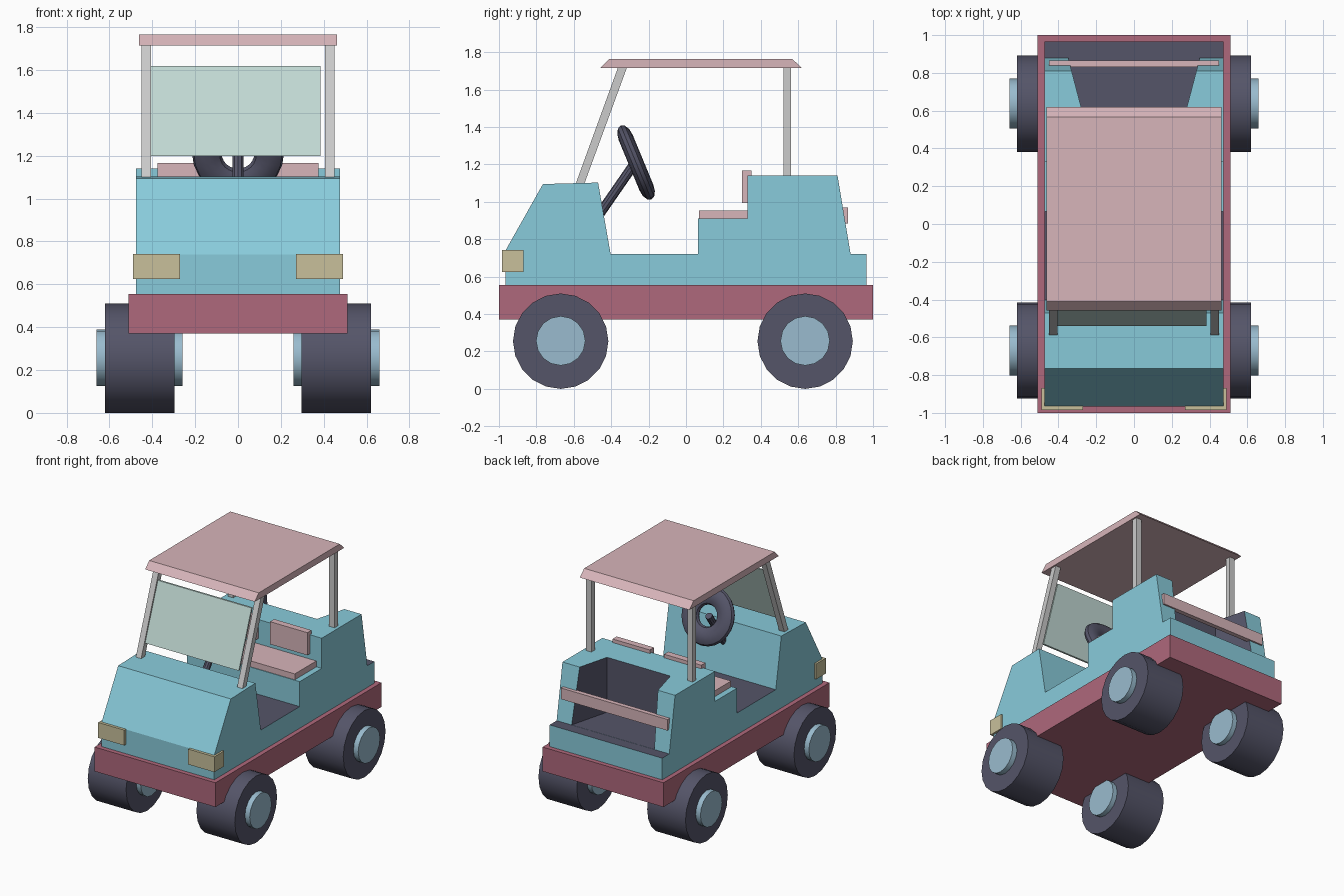
import bpy, bmesh, math
from mathutils import Vector, Matrix

if "Cube" in bpy.data.objects:
    bpy.data.objects.remove(bpy.data.objects["Cube"])


def mat(name, r, g, b):
    m = bpy.data.materials.new(name)
    m.diffuse_color = (r, g, b, 1)
    m.use_nodes = True
    m.node_tree.nodes["Principled BSDF"].inputs["Base Color"].default_value = m.diffuse_color
    return m


BLUE = mat("blue_paint", .25, .60, .71)
RED = mat("red_paint", .43, .14, .20)
DARK = mat("dark_rubber", .09, .09, .14)
PINK = mat("pink", .68, .46, .49)
HUB = mat("pale_blue", .32, .50, .62)
LAMP = mat("lamp_yellow", .58, .53, .33)
GLASS = mat("glass", .54, .70, .66)


def finish(name, bm, *mats):
    bmesh.ops.recalc_face_normals(bm, faces=bm.faces[:])
    me = bpy.data.meshes.new(name)
    bm.to_mesh(me)
    bm.free()
    ob = bpy.data.objects.new(name, me)
    bpy.context.collection.objects.link(ob)
    for m in mats:
        me.materials.append(m)
    return ob


def extrude(name, pts, vec, *mats):
    """Extrude a closed outline of 3D points along vec."""
    bm = bmesh.new()
    f = bm.faces.new([bm.verts.new(p) for p in pts])
    r = bmesh.ops.extrude_face_region(bm, geom=[f], use_keep_orig=True)
    vs = [g for g in r["geom"] if isinstance(g, bmesh.types.BMVert)]
    bmesh.ops.translate(bm, verts=vs, vec=vec)
    return finish(name, bm, *mats)


def side_profile(name, yz, x0, x1, *mats):
    return extrude(name, [(x0, y, z) for y, z in yz], (x1 - x0, 0, 0), *mats)


def box(name, x0, x1, y0, y1, z0, z1, *mats):
    return side_profile(name, [(y0, z0), (y1, z0), (y1, z1), (y0, z1)], x0, x1, *mats)


def smooth(ob):
    bpy.ops.object.select_all(action='DESELECT')
    ob.select_set(True)
    bpy.context.view_layer.objects.active = ob
    bpy.ops.object.shade_smooth_by_angle(angle=math.radians(35))


def rod(name, a, b, radius, sides, m):
    a, b = Vector(a), Vector(b)
    bm = bmesh.new()
    bmesh.ops.create_cone(bm, cap_ends=True, segments=sides, radius1=radius,
                          radius2=radius, depth=(b - a).length)
    rot = (b - a).to_track_quat('Z', 'Y').to_matrix().to_4x4()
    bm.transform(Matrix.Translation((a + b) / 2) @ rot)
    ob = finish(name, bm, m)
    smooth(ob)
    return ob


# Chassis
box("chassis", -.51, .51, -1, 1, .37, .555, RED)

# Body: side profile with the open cargo well cut out of the back
body = side_profile("body", [
    (-.965, .55), (-.965, .74), (-.765, 1.095), (-.47, 1.103), (-.403, .72),
    (.065, .72), (.065, .91), (.33, .91), (.33, 1.14), (.81, 1.14),
    (.88, .72), (.965, .72), (.965, .55)], -.475, .475, BLUE, DARK)
well = extrude("cargo_well_cutter", [(-.267, .57, .721), (.267, .57, .721),
                                     (.367, .95, .721), (-.367, .95, .721)],
               (0, 0, .6), BLUE, DARK)
well.hide_render = True
for p in well.data.polygons:
    p.material_index = 1
mod = body.modifiers.new("cargo_well", 'BOOLEAN')
mod.operation = 'DIFFERENCE'
mod.solver = 'EXACT'
mod.object = well
bpy.context.view_layer.objects.active = body
bpy.ops.object.modifier_apply(modifier=mod.name)
bpy.data.objects.remove(well)
# Dark floor mat faces
for p in body.data.polygons:
    if p.normal.z > .9 and abs(p.center.z - .72) < .01:
        p.material_index = 1

# Seat, bumper bar and roof
box("seat_cushion", -.43, .43, .07, .33, .90, .955, PINK)
box("rear_bar", -.45, .45, .83, .865, .885, .97, PINK)
side_profile("roof", [(-.458, 1.715), (.62, 1.715), (.567, 1.765), (-.41, 1.765)],
             -.462, .462, PINK)

# Windscreen, lying in the plane of the front posts
side_profile("windscreen", [(-.541, 1.20), (-.527, 1.20), (-.373, 1.62), (-.387, 1.62)],
             -.42, .385, GLASS)

# Mirrored parts
for s, side in ((-1, "left"), (1, "right")):
    box(side + "_backrest", s * .06, s * .375, .30, .35, .995, 1.167, PINK)
    box(side + "_headlight", s * .27, s * .49, -.985, -.868, .625, .742, LAMP)
    side_profile(side + "_front_post", [(-.592, 1.09), (-.546, 1.09), (-.315, 1.72), (-.363, 1.72)],
                 s * .405, s * .45)
    box(side + "_rear_post", s * .405, s * .45, .52, .562, 1.13, 1.72)
    for y, end in ((-.67, "front"), (.637, "rear")):
        rod(f"{side}_{end}_tyre", (s * .297, y, .255), (s * .62, y, .255), .255, 20, DARK)
        rod(f"{side}_{end}_hub", (s * .26, y, .257), (s * .66, y, .257), .132, 16, HUB)

# Steering column
rod("steering_column", (0, -.50, .88), (0, -.275, 1.205), .026, 10, DARK)

# Steering wheel: revolve a flattened circle
bm = bmesh.new()
n = 12
ring = [bm.verts.new((.145 + .069 * math.cos(a), 0, .04 * math.sin(a)))
        for a in (2 * math.pi * i / n for i in range(n))]
edges = [bm.edges.new((ring[i], ring[(i + 1) % n])) for i in range(n)]
bmesh.ops.spin(bm, geom=ring + edges, cent=(0, 0, 0), axis=(0, 0, 1),
               angle=2 * math.pi, steps=24)
bmesh.ops.remove_doubles(bm, verts=bm.verts[:], dist=.0005)
bm.transform(Matrix.Translation((0, -.267, 1.21)) @ Matrix.Rotation(math.radians(-67.5), 4, 'X'))
smooth(finish("steering_wheel", bm, DARK))
